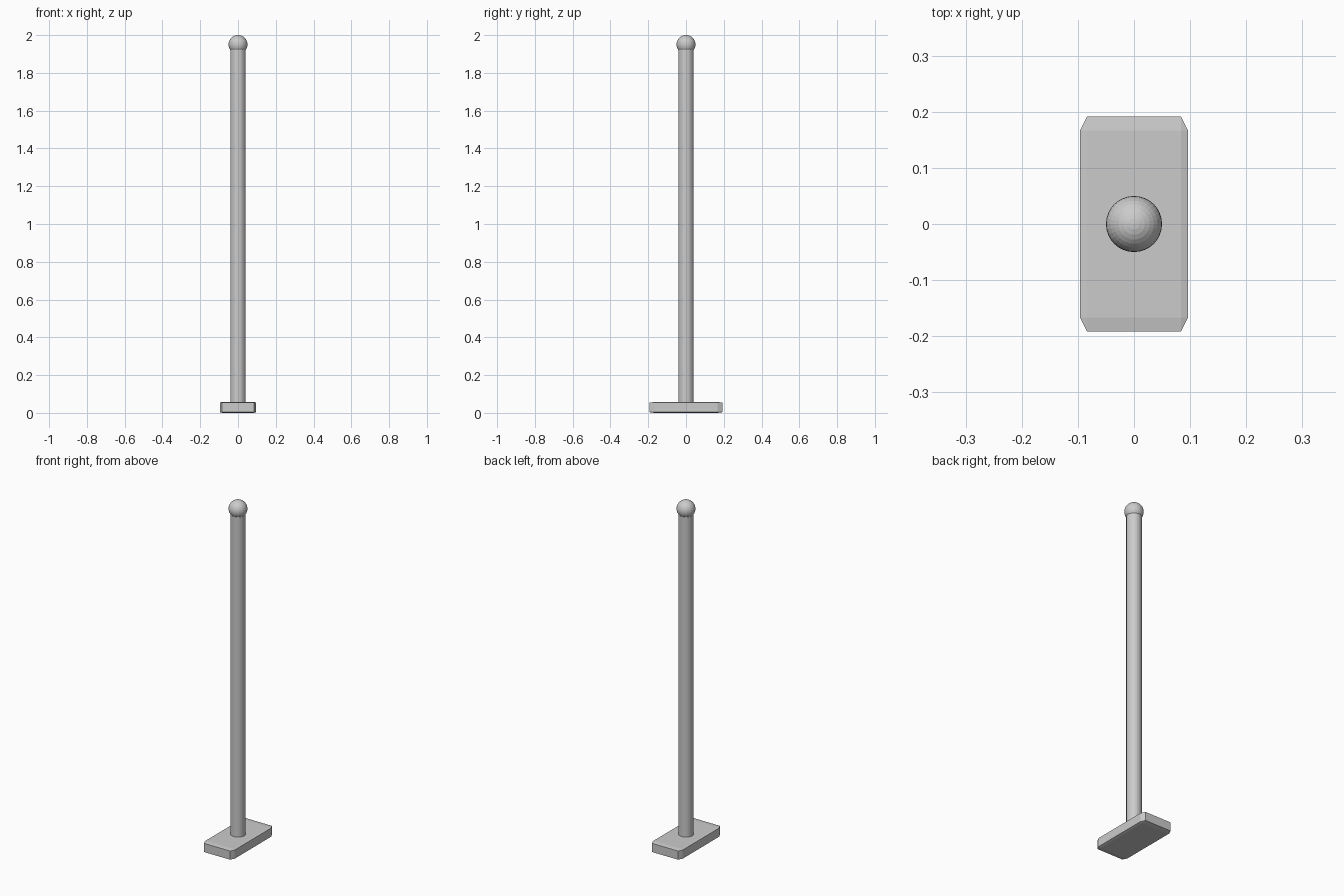
import bpy, bmesh

if "Cube" in bpy.data.objects:
    bpy.data.objects.remove(bpy.data.objects["Cube"])

# Base: chamfered cube stretched into a slab
bpy.ops.mesh.primitive_cube_add(size=2)
base = bpy.context.object
base.name = "base_plate"
bm = bmesh.new()
bm.from_mesh(base.data)
bmesh.ops.bevel(bm, geom=bm.edges[:], offset=0.13, segments=1, affect='EDGES')
bmesh.ops.scale(bm, vec=(0.096, 0.192, 0.029), verts=bm.verts)
bmesh.ops.translate(bm, vec=(0, 0, 0.029), verts=bm.verts)
bm.to_mesh(base.data)
bm.free()

# Pole
bottom, top = 0.05, 1.93
bpy.ops.mesh.primitive_cylinder_add(vertices=32, radius=0.04, depth=top - bottom,
                                    location=(0, 0, (top + bottom) / 2))
bpy.context.object.name = "pole"

# Ball finial
bpy.ops.mesh.primitive_uv_sphere_add(segments=32, ring_count=16, radius=0.05,
                                     location=(0, 0, 1.95))
bpy.context.object.name = "ball_finial"
